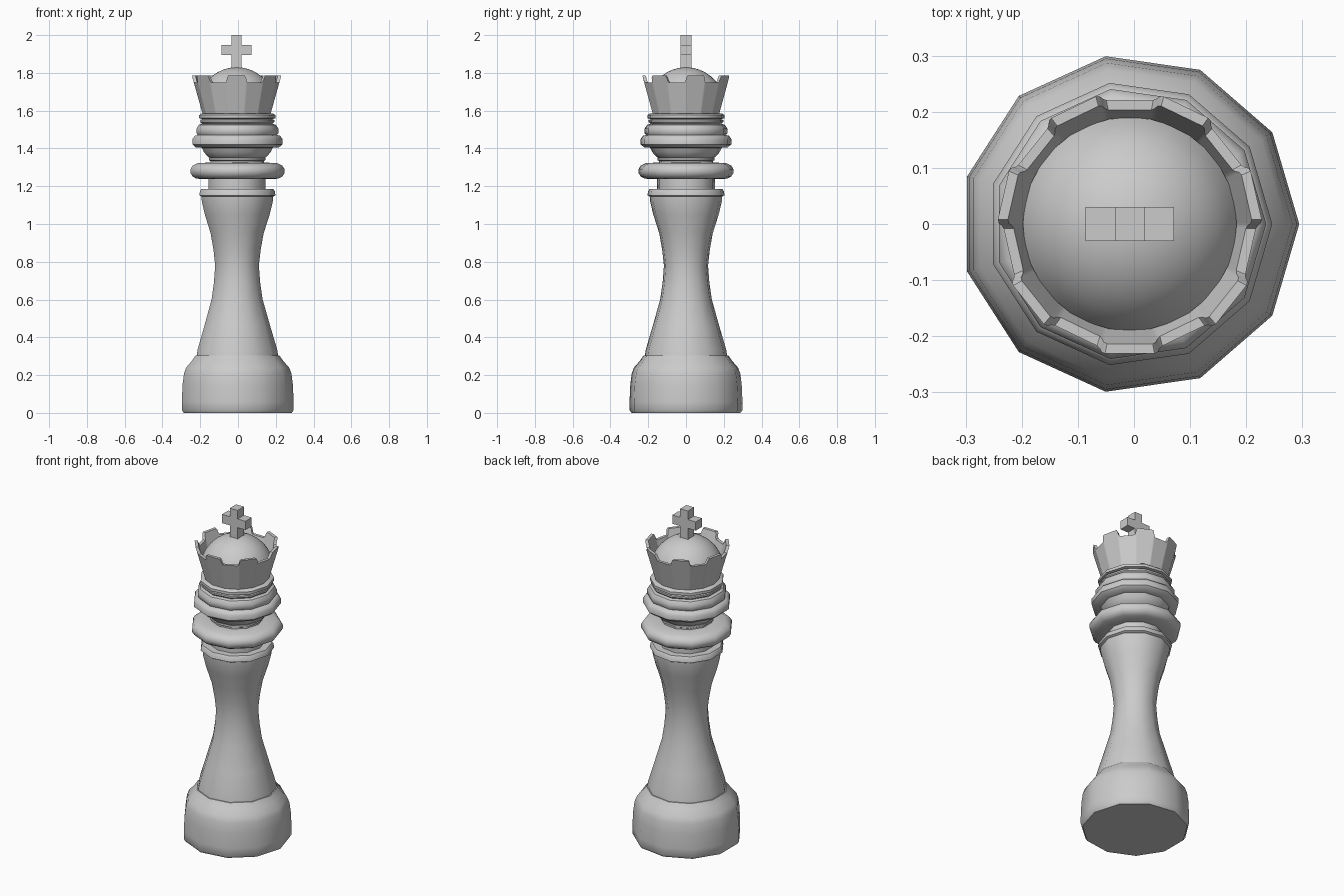
import bpy, bmesh, math

if "Cube" in bpy.data.objects:
    bpy.data.objects.remove(bpy.data.objects["Cube"])

CX = -0.0075          # the axis sits slightly left of the bounding-box centre
TAU = 2 * math.pi


def finish(name, bm, smooth=None):
    bmesh.ops.remove_doubles(bm, verts=bm.verts, dist=1e-5)
    bmesh.ops.recalc_face_normals(bm, faces=bm.faces)
    mesh = bpy.data.meshes.new(name)
    bm.to_mesh(mesh)
    bm.free()
    ob = bpy.data.objects.new(name, mesh)
    ob.location.x = CX
    bpy.context.collection.objects.link(ob)
    if smooth:
        bpy.ops.object.select_all(action='DESELECT')
        bpy.context.view_layer.objects.active = ob
        ob.select_set(True)
        bpy.ops.object.shade_smooth_by_angle(angle=math.radians(smooth))
    return ob


def lathe(name, profile, sides=11, smooth=40):
    """Turn a list of (radius, z) around the axis and cap both ends."""
    bm = bmesh.new()
    rings = [[bm.verts.new((r * math.cos(TAU * i / sides), r * math.sin(TAU * i / sides), z))
              for i in range(sides)] for r, z in profile]
    for a, b in zip(rings, rings[1:]):
        for i in range(sides):
            j = (i + 1) % sides
            bm.faces.new((a[i], a[j], b[j], b[i]))
    bm.faces.new(rings[0])
    bm.faces.new(rings[-1])
    return finish(name, bm, smooth)


# Turned parts, bottom to top
lathe("base", [(0.292, 0), (0.302, 0.015), (0.302, 0.06), (0.298, 0.15), (0.29, 0.21),
               (0.278, 0.24), (0.247, 0.275), (0.226, 0.305)])
lathe("body", [(0.222, 0.29), (0.215, 0.335), (0.178, 0.46), (0.138, 0.60), (0.125, 0.69),
               (0.118, 0.78), (0.127, 0.86), (0.143, 0.95), (0.175, 1.05), (0.192, 1.12), (0.194, 1.155)])
lathe("collar", [(0.194, 1.145), (0.206, 1.152), (0.202, 1.175), (0.195, 1.184), (0.155, 1.184)])
lathe("neck", [(0.154, 1.17), (0.154, 1.26)])
lathe("wide_ring", [(0.15, 1.237), (0.222, 1.24), (0.243, 1.252), (0.254, 1.27), (0.254, 1.29),
                    (0.243, 1.308), (0.215, 1.322), (0.145, 1.326)])
lathe("thin_band", [(0.145, 1.31), (0.145, 1.334), (0.152, 1.338), (0.152, 1.35)])
lathe("cup", [(0.14, 1.345), (0.158, 1.355), (0.18, 1.38), (0.195, 1.412)])
lathe("middle_ring", [(0.17, 1.402), (0.225, 1.406), (0.243, 1.422), (0.243, 1.45), (0.23, 1.467),
                      (0.21, 1.472)])
lathe("upper_ring", [(0.205, 1.46), (0.221, 1.48), (0.221, 1.505), (0.208, 1.525), (0.175, 1.535)])
lathe("lower_disc", [(0.19, 1.53), (0.2, 1.54), (0.2, 1.55), (0.185, 1.557)])
lathe("upper_disc", [(0.185, 1.555), (0.206, 1.56), (0.206, 1.576), (0.195, 1.584), (0.15, 1.586)])

# Crown: a flared fourteen-sided wall with seven raised teeth
HALF = 180 / 14
columns = [(-HALF * 2 + 2.2, 1.748), (-15.0, 1.748), (-13.6, 1.756), (-12.4, 1.775), (-10.8, 1.785),
           (10.8, 1.785), (12.4, 1.775), (13.6, 1.756), (15.0, 1.748), (HALF * 2 - 2.2, 1.748)]


def outer_radius(z):
    return 0.178 + (z - 1.575) * (0.237 - 0.178) / 0.21


bm = bmesh.new()
cols = []
for k in range(7):
    for off, top in columns:
        mid = 0 if abs(off) <= HALF else math.copysign(2 * HALF, off)
        flat = math.cos(math.radians(HALF)) / math.cos(math.radians(off - mid))
        a = math.radians(270 + 360 / 7 * k + off)
        cols.append([bm.verts.new((r * flat * math.cos(a), r * flat * math.sin(a), z)) for r, z in (
            (outer_radius(1.575), 1.575), (outer_radius(top), top),
            (outer_radius(top) - 0.018, top), (0.155, 1.575))])
for c, d in zip(cols, cols[1:] + cols[:1]):
    for i in range(4):
        j = (i + 1) % 4
        bm.faces.new((c[i], d[i], d[j], c[j]))
finish("crown", bm, 20)

# Dome: spherical cap reaching the inside of the crown wall
R, MID = 0.204, 1.626
cap = [(R * math.sin(t), MID + R * math.cos(t))
       for t in (math.radians(d) for d in (69, 60, 50, 40, 30, 20, 10, 1))]
lathe("dome", cap, sides=32)


# Cross: extruded outline
w, arm, lo, hi, top, bottom = 0.026, 0.079, 1.895, 1.948, 2.0, 1.80
right = [(w, bottom), (w, lo), (arm, lo), (arm, hi), (w, hi), (w, top)]
outline = right + [(-x, z) for x, z in reversed(right)]
bm = bmesh.new()
face = bm.faces.new([bm.verts.new((x, -0.03, z)) for x, z in outline])
ext = bmesh.ops.extrude_face_region(bm, geom=[face], use_keep_orig=True)
bmesh.ops.translate(bm, vec=(0, 0.06, 0),
                    verts=[g for g in ext["geom"] if isinstance(g, bmesh.types.BMVert)])
finish("cross", bm)
